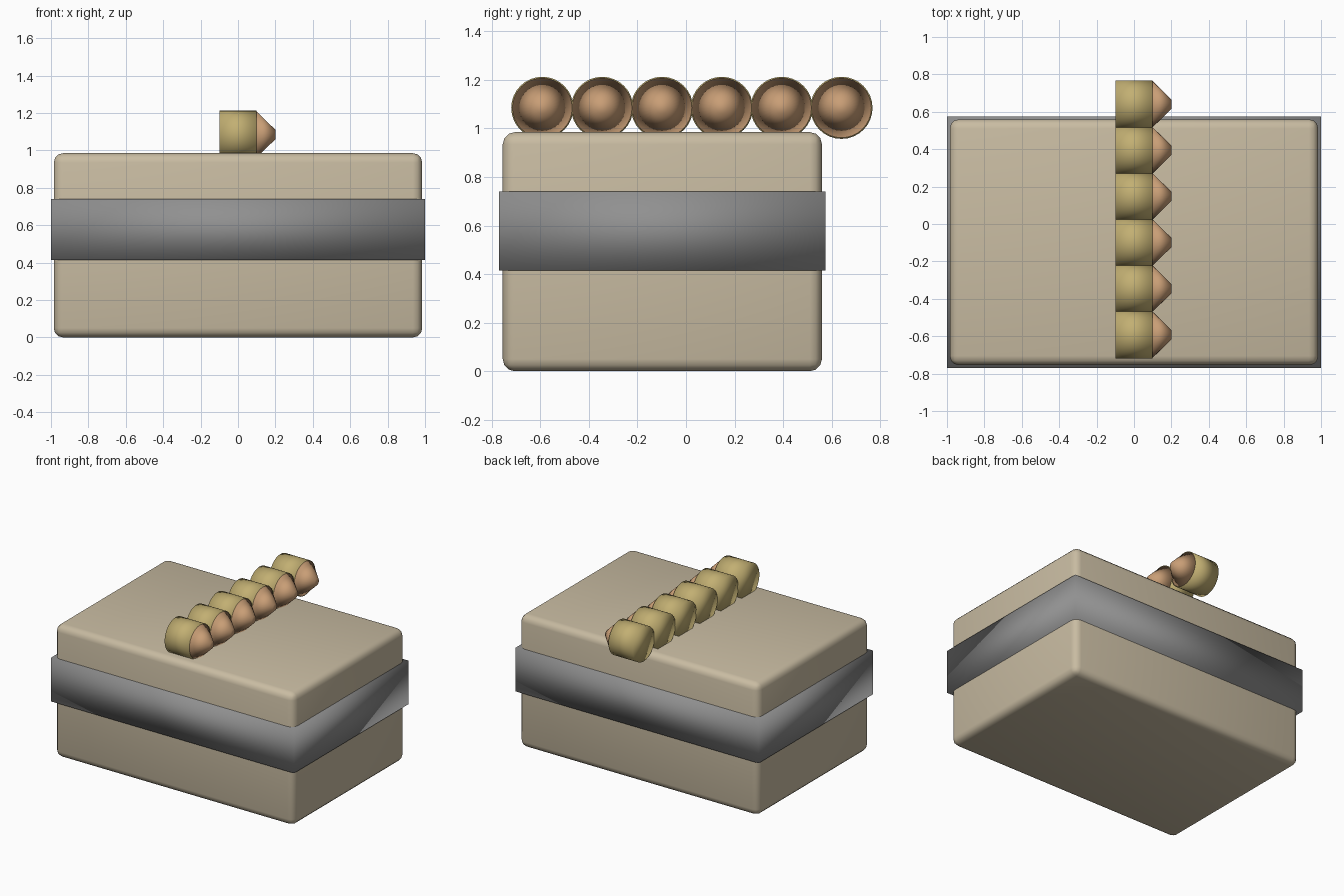
import bpy
from math import radians

cube = bpy.data.objects.get("Cube")
if cube:
    bpy.data.objects.remove(cube, do_unlink=True)


def make_material(name, rgb):
    mat = bpy.data.materials.new(name)
    mat.use_nodes = True
    color = (*rgb, 1.0)
    mat.diffuse_color = color
    mat.node_tree.nodes["Principled BSDF"].inputs["Base Color"].default_value = color
    return mat


def finish(name, mat):
    obj = bpy.context.object
    obj.name = name
    obj.data.materials.append(mat)
    bpy.ops.object.shade_smooth()
    return obj


def box(name, center, size, mat):
    bpy.ops.mesh.primitive_cube_add(size=1, location=center)
    bpy.context.object.scale = size
    bpy.ops.object.transform_apply(location=False, rotation=False, scale=True)
    return finish(name, mat)


sand = make_material("sand", (0.58, 0.50, 0.36))
grey = make_material("grey strap", (0.28, 0.28, 0.28))
brass = make_material("brass", (0.54, 0.43, 0.17))
copper = make_material("copper", (0.58, 0.34, 0.18))

# Rounded crate
crate = box("crate", (0, -0.0975, 0.4925), (1.97, 1.315, 0.985), sand)
bevel = crate.modifiers.new("rounded edges", "BEVEL")
bevel.width = 0.05
bevel.segments = 3

# Wide strap around the crate
box("strap", (0, -0.0975, 0.577), (2.0, 1.345, 0.325), grey)

# Row of cartridges lying across the top, tips toward +x
along_x = (0, radians(90), 0)
for i in range(6):
    y = -0.592 + i * 0.2465
    bpy.ops.mesh.primitive_cylinder_add(
        vertices=32, radius=0.128, depth=0.2, location=(0, y, 1.085), rotation=along_x)
    finish(f"casing_{i + 1}", brass)
    bpy.ops.mesh.primitive_cone_add(
        vertices=32, radius1=0.123, radius2=0.025, depth=0.1,
        location=(0.15, y, 1.085), rotation=along_x)
    finish(f"tip_{i + 1}", copper)
